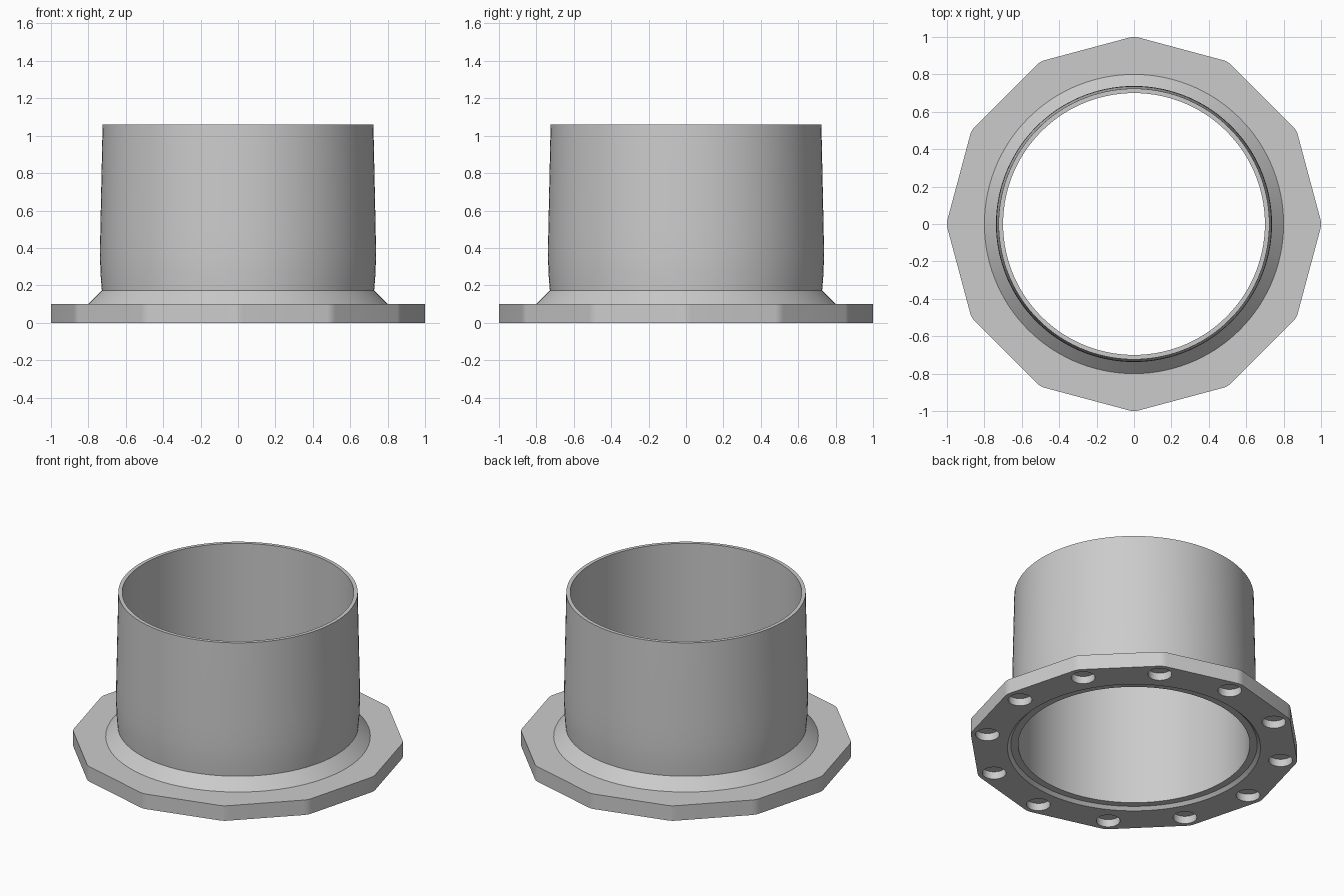
import bpy, bmesh
from math import cos, sin, pi, radians
from mathutils import Matrix, Vector

cube = bpy.data.objects.get("Cube")
if cube:
    bpy.data.objects.remove(cube, do_unlink=True)

SIDES = 12          # flange corners, one magnet hole at each
CORNER_R = 0.9      # distance of corner arc and hole centres
ROUND = 0.1         # corner rounding
BORE = 0.765        # opening in the flange
SEGMENTS = 120

grey = bpy.data.materials.new("plain grey")
grey.use_nodes = True
colour = (0.6, 0.6, 0.6, 1)
grey.diffuse_color = colour
grey.node_tree.nodes["Principled BSDF"].inputs["Base Color"].default_value = colour


def make_object(name, bm):
    bmesh.ops.recalc_face_normals(bm, faces=bm.faces)
    mesh = bpy.data.meshes.new(name)
    bm.to_mesh(mesh)
    bm.free()
    mesh.materials.append(grey)
    obj = bpy.data.objects.new(name, mesh)
    bpy.context.collection.objects.link(obj)
    return obj


def activate(obj):
    bpy.ops.object.select_all(action="DESELECT")
    obj.select_set(True)
    bpy.context.view_layer.objects.active = obj


def smooth(obj):
    activate(obj)
    bpy.ops.object.shade_smooth_by_angle(angle=radians(25))


def add_cylinder(bm, radius, bottom, top, x=0, y=0, segments=32):
    bmesh.ops.create_cone(bm, cap_ends=True, segments=segments, radius1=radius,
                          radius2=radius, depth=top - bottom,
                          matrix=Matrix.Translation((x, y, (bottom + top) / 2)))


def lathe(name, profile):
    """Revolve a closed (radius, height) profile around the z axis."""
    bm = bmesh.new()
    verts = [bm.verts.new((r, 0, z)) for r, z in profile]
    edges = [bm.edges.new((v, verts[i - 1])) for i, v in enumerate(verts)]
    bmesh.ops.spin(bm, geom=verts + edges, cent=(0, 0, 0), axis=(0, 0, 1),
                   angle=2 * pi, steps=SEGMENTS, use_merge=True)
    bmesh.ops.remove_doubles(bm, verts=bm.verts, dist=0.0001)
    return make_object(name, bm)


# Flange: twelve-sided plate with rounded corners
bm = bmesh.new()
outline = []
for i in range(SIDES):
    a = 2 * pi * i / SIDES
    centre = Vector((cos(a), sin(a), 0)) * CORNER_R
    for step in range(-2, 3):
        b = a + step / 2 * pi / SIDES
        outline.append(bm.verts.new(centre + Vector((cos(b), sin(b), 0)) * ROUND))
base = bm.faces.new(outline)
raised = bmesh.ops.extrude_face_region(bm, geom=[base], use_keep_orig=True)["geom"]
bmesh.ops.translate(bm, vec=(0, 0, 0.1),
                    verts=[g for g in raised if isinstance(g, bmesh.types.BMVert)])
flange = make_object("flange", bm)

# Cutter: central bore and blind holes in the underside
bm = bmesh.new()
add_cylinder(bm, BORE, -0.1, 0.2, segments=SEGMENTS)
for i in range(SIDES):
    a = 2 * pi * i / SIDES
    add_cylinder(bm, 0.072, -0.05, 0.05, CORNER_R * cos(a), CORNER_R * sin(a))
cutter = make_object("hole_cutter", bm)
cutter.hide_render = True

cut = flange.modifiers.new("holes", "BOOLEAN")
cut.operation = "DIFFERENCE"
cut.solver = "EXACT"
cut.object = cutter
activate(flange)
bpy.ops.object.modifier_apply(modifier=cut.name)
bpy.data.objects.remove(cutter, do_unlink=True)
smooth(flange)

# Tube: thin, slightly barrelled sleeve with a sloping collar at its foot
tube = lathe("tube", [
    (0.70, 1.06), (0.70, 0.02), (0.745, 0.02), (BORE, 0),     # bore and lower lip
    (BORE, 0.09), (0.80, 0.09), (0.80, 0.10), (0.728, 0.172),  # collar
    (0.735, 0.26), (0.738, 0.36), (0.736, 0.5), (0.724, 1.06),  # outer wall
])
smooth(tube)
